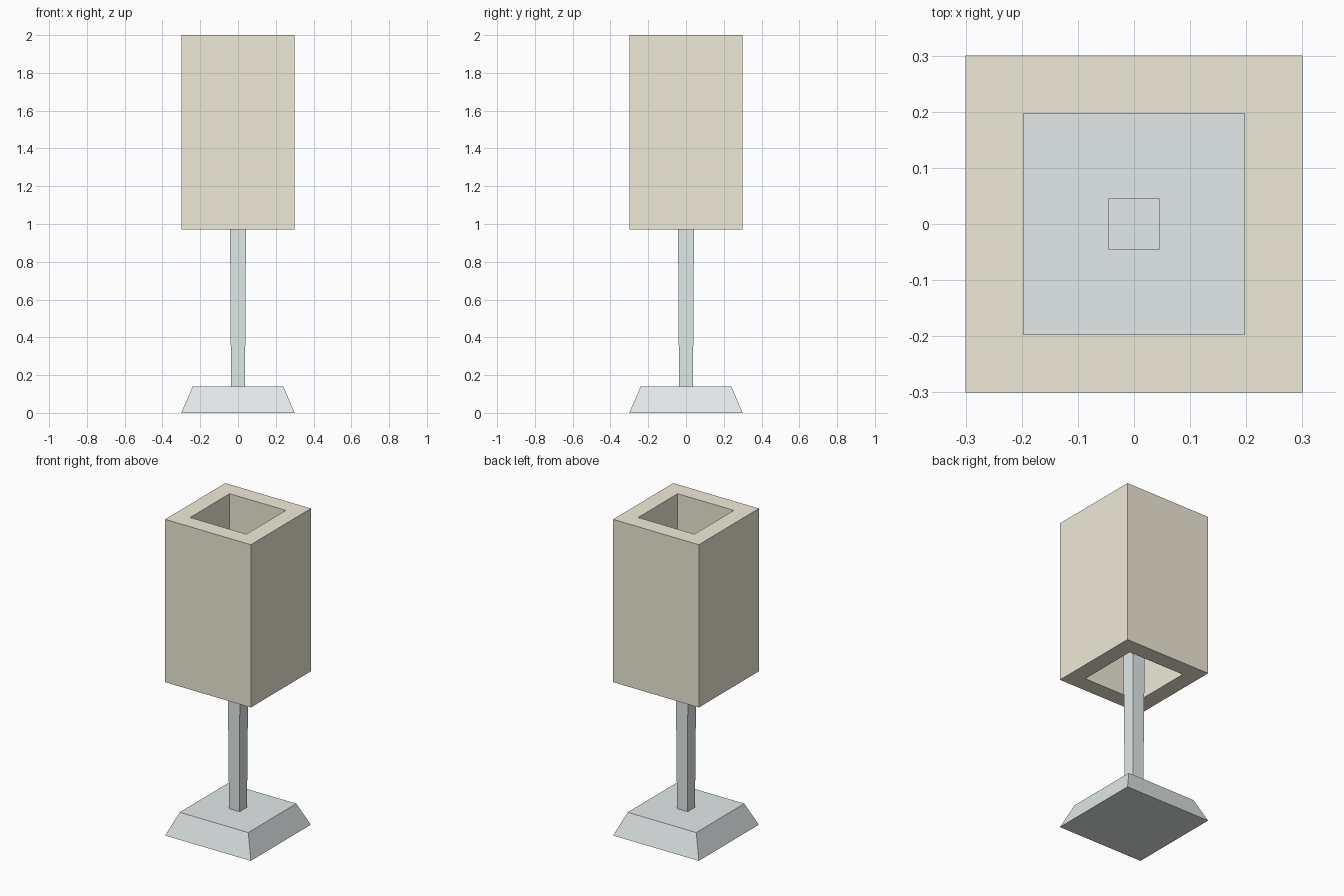
import bpy, bmesh

if "Cube" in bpy.data.objects:
    bpy.data.objects.remove(bpy.data.objects["Cube"])


def material(name, color):
    mat = bpy.data.materials.new(name)
    mat.diffuse_color = color
    mat.use_nodes = True
    mat.node_tree.nodes["Principled BSDF"].inputs["Base Color"].default_value = mat.diffuse_color
    return mat


def square_loft(name, rings, mat, closed=False):
    """Loft square rings of (half_width, z); cap the ends or close into a tube."""
    bm = bmesh.new()
    loops = [[bm.verts.new((sx * h, sy * h, z))
              for sx, sy in ((-1, -1), (1, -1), (1, 1), (-1, 1))]
             for h, z in rings]
    pairs = list(zip(loops, loops[1:]))
    if closed:
        pairs.append((loops[-1], loops[0]))
    else:
        bm.faces.new(loops[0])
        bm.faces.new(loops[-1])
    for a, b in pairs:
        for i in range(4):
            j = (i + 1) % 4
            bm.faces.new((a[i], a[j], b[j], b[i]))
    bmesh.ops.recalc_face_normals(bm, faces=bm.faces)
    mesh = bpy.data.meshes.new(name)
    bm.to_mesh(mesh)
    bm.free()
    mesh.materials.append(mat)
    obj = bpy.data.objects.new(name, mesh)
    bpy.context.collection.objects.link(obj)
    return obj


metal = material("pale_metal", (0.76, 0.81, 0.82, 1))
fabric = material("tan_fabric", (0.87, 0.83, 0.69, 1))

# Sloped foot
square_loft("base", [(0.30, 0.0), (0.24, 0.14)], metal)

# Slightly widening post, ending inside the shade
square_loft("post", [(0.037, 0.135), (0.0455, 1.5)], metal)

# Thick-walled shade, open at top and bottom
square_loft("lampshade", [(0.30, 0.97), (0.30, 2.0), (0.197, 2.0), (0.197, 0.97)],
            fabric, closed=True)
